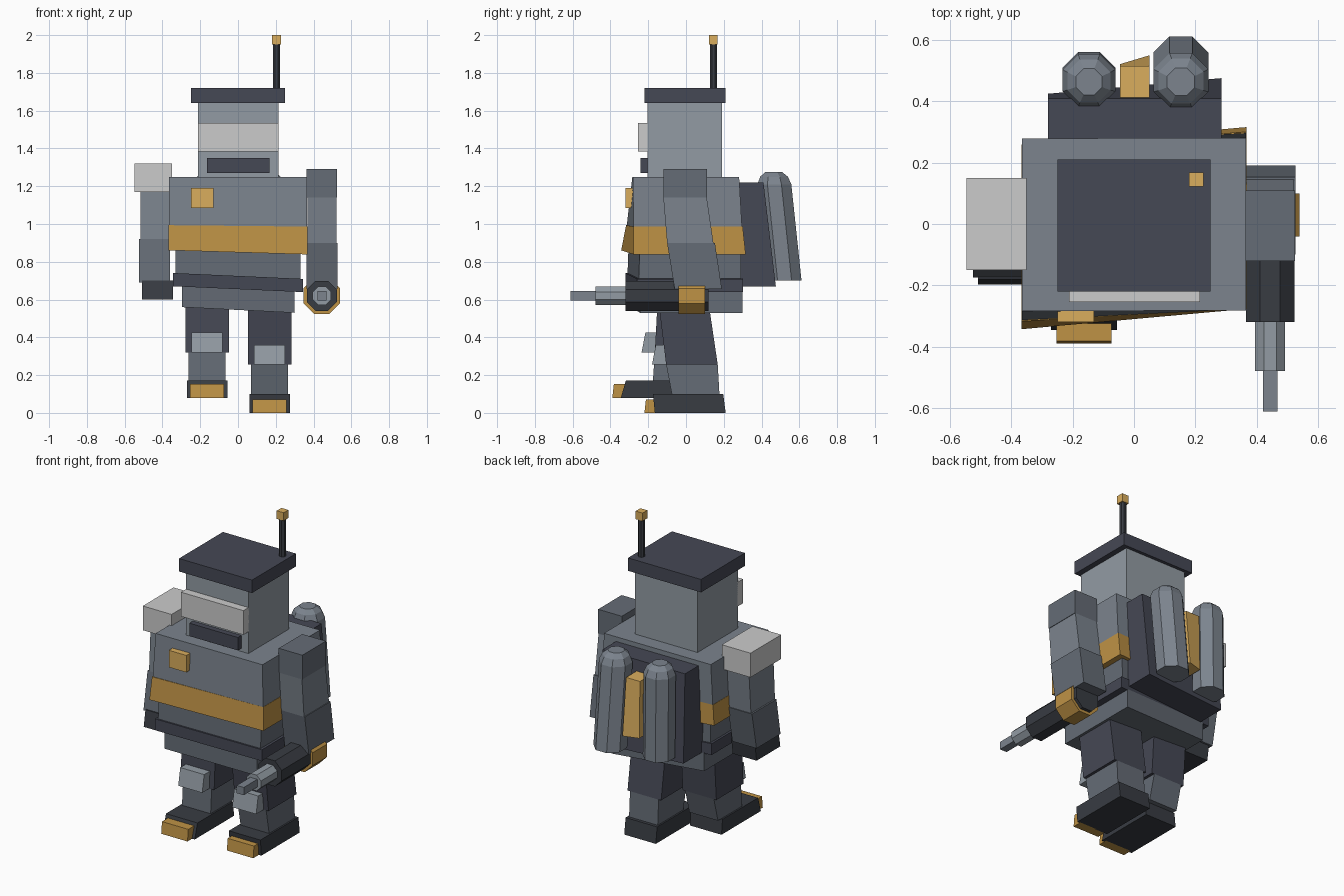
import bpy, bmesh, math
from mathutils import Vector

if "Cube" in bpy.data.objects:
    bpy.data.objects.remove(bpy.data.objects["Cube"])


def mat(name, r, g, b):
    m = bpy.data.materials.new(name)
    m.diffuse_color = (r, g, b, 1)
    m.use_nodes = True
    m.node_tree.nodes["Principled BSDF"].inputs["Base Color"].default_value = m.diffuse_color
    return m


STEEL = mat("steel", .20, .23, .27)
LIGHT = mat("light_steel", .29, .33, .37)
MID = mat("mid_steel", .13, .15, .18)
DARK = mat("dark_steel", .06, .065, .09)
BLACK = mat("black_steel", .04, .045, .055)
GOLD = mat("gold", .52, .29, .06)
BRIGHT = mat("bright_gold", .70, .42, .11)


def finish(name, bm, material):
    bmesh.ops.recalc_face_normals(bm, faces=bm.faces)
    me = bpy.data.meshes.new(name)
    bm.to_mesh(me)
    bm.free()
    ob = bpy.data.objects.new(name, me)
    bpy.context.collection.objects.link(ob)
    if material:
        me.materials.append(material)
    return ob


def block(name, material, x, z, yb, yt=None, twist=(0, 0), roll=(0, 0)):
    """Box with own y range at bottom and top; twist = dy/dx, roll = dz/dx (bottom, top)."""
    bm = bmesh.new()
    bmesh.ops.create_cube(bm, size=2)
    yt = yt or yb
    for v in bm.verts:
        ix, iy, iz = (int(c > 0) for c in v.co)
        px = x[ix]
        v.co = (px, (yb, yt)[iz][iy] + twist[iz] * px, z[iz] + roll[iz] * px)
    return finish(name, bm, material)


def rod(name, material, rings, axis, sides=8):
    """Faceted rod through (centre, radius) rings, flat capped; axis is 'y' or 'z'."""
    bm = bmesh.new()
    loops = []
    for c, r in rings:
        loop = []
        for i in range(sides):
            a = 2 * math.pi * (i + .5) / sides
            u, w = r * math.cos(a), r * math.sin(a)
            off = (u, w, 0) if axis == 'z' else (u, 0, w)
            loop.append(bm.verts.new(Vector(c) + Vector(off)))
        loops.append(loop)
    for a, b in zip(loops, loops[1:]):
        for i in range(sides):
            j = (i + 1) % sides
            bm.faces.new((a[i], a[j], b[j], b[i]))
    bm.faces.new(loops[0])
    bm.faces.new(loops[-1])
    return finish(name, bm, material)


# Head, face and antenna
block("head", LIGHT, (-.212, .215), (1.25, 1.64), (-.205, .19))
block("cap", DARK, (-.25, .25), (1.64, 1.72), (-.22, .21))
block("visor", None, (-.212, .215), (1.385, 1.535), (-.255, -.2))
block("mouth", DARK, (-.165, .167), (1.27, 1.35), (-.24, -.2))
rod("antenna", BLACK, [((.203, .145, 1.72), .02), ((.203, .145, 1.95), .02)], 'z')
block("antenna_tip", BRIGHT, (.18, .227), (1.95, 2.0), (.122, .168))

# Torso, twisting more towards the hips
block("chest", STEEL, (-.365, .365), (.99, 1.25), (-.295, .278), (-.283, .28),
      (.05, .003), (-.01, 0))
block("chest_band", GOLD, (-.367, .367), (.85, .99), (-.31, .283), (-.297, .28),
      (.09, .055), (-.03, -.01))
block("chest_badge", BRIGHT, (-.25, -.13), (1.085, 1.19), (-.32, -.27))
block("abdomen", MID, (-.33, .33), (.72, .86), (-.28, .262), (-.275, .26),
      (.09, .09), (-.045, -.03))
block("waist_plate", DARK, (-.345, .345), (.655, .725), (-.29, .272), None,
      (.09, .09), (-.045, -.045))
block("pelvis", MID, (-.297, .30), (.545, .66), (-.27, .273), None,
      (.09, .09), (-.05, -.045))

# Backpack with two tanks and a power cell between
block("backpack", DARK, (-.28, .285), (.67, 1.22), (.25, .45), (.25, .41), (.09, 0))
for side, x, y_low, r in (("left", -.147, .475, .093), ("right", .153, .522, .097)):
    rod(side + "_tank", STEEL, [((x, y_low, .70), r), ((x, .468, 1.21), r),
                                ((x, .466, 1.25), r * .82), ((x, .464, 1.275), r * .5)], 'z')
block("power_cell", BRIGHT, (-.045, .05), (.80, 1.15), (.38, .535), (.38, .515), (.3, 0))

# Legs: one planted, one stepping forward and lifted
# name, centre x, z levels (sole, ankle, knee, hip), y ranges at those levels, toe, knee pad
LEGS = [
    ("left", -.163, (.08, .172, .32, .60),
     ((-.345, .04), (-.318, .03)), (-.175, .06), (-.165, .10), (-.15, .12),
     (-.39, -.33), (-.235, -.16)),
    ("right", .168, (0, .10, .255, .58),
     ((-.165, .21), (-.175, .197)), (-.075, .177), (-.105, .168), (-.145, .12),
     (-.22, -.16), (-.18, -.10)),
]
for side, x, z, foot, ankle, knee, hip, toe, pad in LEGS:
    def span(w):
        return (x - w, x + w)
    block(side + "_foot", BLACK, span(.108), (z[0], z[1]), *foot)
    block(side + "_toe", GOLD, span(.09), (z[0], z[0] + .072), toe, (toe[0] + .008, toe[1] + .01))
    block(side + "_shin", MID, span(.098), (z[1], z[2]), ankle, knee)
    block(side + "_thigh", DARK, span(.115), (z[2], z[3]), knee, hip)
    block(side + "_knee_pad", LIGHT, span(.082), (z[2], z[2] + .105), pad, (pad[0] + .02, pad[1] + .02))

# Left arm, swinging forward
block("left_shoulder_pad", None, (-.547, -.35), (1.17, 1.32), (-.15, .15))
block("left_upper_arm", STEEL, (-.515, -.36), (.92, 1.18), (-.135, .10), (-.12, .12))
block("left_forearm", MID, (-.525, -.36), (.69, .92), (-.175, .06), (-.135, .105))
block("left_hand", BLACK, (-.508, -.345), (.60, .70), (-.197, .035), (-.18, .05))

# Right arm, swinging back
block("right_shoulder", MID, (.363, .525), (1.14, 1.29), (-.12, .11))
block("right_upper_arm", STEEL, (.367, .522), (.90, 1.14), (-.10, .145), (-.12, .11))
block("right_forearm", MID, (.363, .527), (.655, .90), (-.06, .19), (-.10, .153))

# Blaster held in the right hand
GX, GZ = .444, .62


def gun(name, material, y0, y1, r, sides=8):
    rod(name, material, [((GX, y0, GZ), r), ((GX, y1, GZ), r)], 'y', sides)


gun("blaster_body", BLACK, -.32, .12, .086)
gun("blaster_barrel", LIGHT, -.48, -.32, .053)
gun("blaster_muzzle", STEEL, -.612, -.48, .034, 4)
gun("blaster_grip_band", GOLD, -.04, .10, .104)
